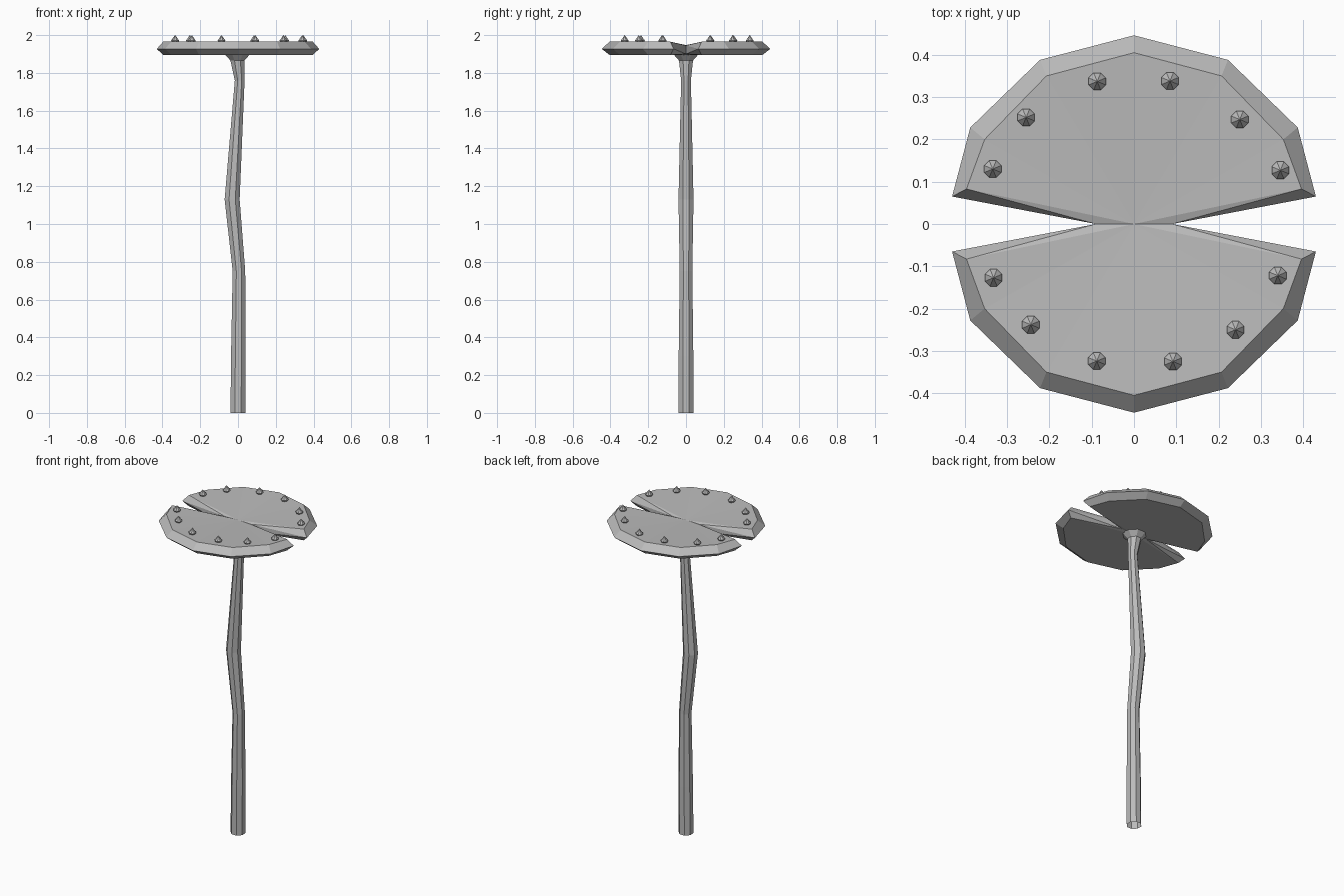
import bpy, bmesh, math

if "Cube" in bpy.data.objects:
    bpy.data.objects.remove(bpy.data.objects["Cube"])

grey = bpy.data.materials.new("grey")
grey.diffuse_color = (0.5, 0.5, 0.5, 1)
grey.use_nodes = True
grey.node_tree.nodes["Principled BSDF"].inputs["Base Color"].default_value = grey.diffuse_color


def finish(name, bm, closed=True):
    if closed:
        bmesh.ops.recalc_face_normals(bm, faces=bm.faces)
    me = bpy.data.meshes.new(name)
    bm.to_mesh(me)
    bm.free()
    me.materials.append(grey)
    ob = bpy.data.objects.new(name, me)
    bpy.context.collection.objects.link(ob)
    return ob


def lathe(bm, rings, sides):
    """Rings are (x, y, z, radius); zero radius closes to a point."""
    prev = None
    for x, y, z, r in rings:
        if r == 0:
            cur = [bm.verts.new((x, y, z))] * sides
        else:
            cur = [bm.verts.new((x + r * math.cos((i + .5) * math.tau / sides),
                                 y + r * math.sin((i + .5) * math.tau / sides), z))
                   for i in range(sides)]
        if prev:
            for i in range(sides):
                j = (i + 1) % sides
                f = [prev[i], prev[j], cur[j], cur[i]]
                bm.faces.new(list(dict.fromkeys(f)))
        prev = cur


# Bent stem, open at the foot, flaring under the leaf
bm = bmesh.new()
lathe(bm, [(0, 0, 0, .043), (.002, 0, .3, .042), (.005, 0, .75, .036),
           (-.031, 0, 1.13, .043), (.009, 0, 1.76, .028),
           (-.003, 0, 1.865, .04), (-.003, 0, 1.905, .078)], 8)
finish("stem", bm)

# Leaf pad: two bevelled halves meeting at a thin hub, with a notch each side
rim = [(.43, .065), (.387, .228), (.222, .388), (0, .446)]
inner = [(.396, .083), (.353, .2), (.207, .35), (0, .405)]


def half(points):
    return points + [(-x, y) for x, y in reversed(points[:-1])]


bm = bmesh.new()
hub = {z: bm.verts.new((0, 0, z)) for z in (1.947, 1.895)}
notch = {(s, z): bm.verts.new((s * .09, 0, z)) for s in (1, -1) for z in (1.945, 1.9)}
for side in (1, -1):
    def row(points, z):
        return [bm.verts.new((x, y * side, z)) for x, y in half(points)]
    top, mid, low = row(inner, 1.965), row(rim, 1.927), row(inner, 1.895)
    for a, b in ((top, mid), (mid, low)):
        for i in range(6):
            bm.faces.new((a[i], a[i + 1], b[i + 1], b[i]))
    # Upper and lower surfaces fan towards the hub
    for ring, zn, zh in ((top, 1.945, 1.947), (low, 1.9, 1.895)):
        for i in range(6):
            bm.faces.new((hub[zh], ring[i], ring[i + 1]))
        for s, v in ((1, ring[0]), (-1, ring[-1])):
            bm.faces.new((hub[zh], notch[s, zn], v))
    # Notch walls
    for s, k in ((1, 0), (-1, -1)):
        bm.faces.new((notch[s, 1.945], top[k], mid[k]))
        bm.faces.new((notch[s, 1.945], mid[k], notch[s, 1.9]))
        bm.faces.new((notch[s, 1.9], mid[k], low[k]))
finish("leaf_pad", bm)

# Thorns around the rim
spots = [(.346, .127), (.25, .247), (.085, .338), (-.087, .337), (-.255, .252), (-.334, .13),
         (-.332, -.127), (-.244, -.238), (-.088, -.324), (.092, -.325), (.24, -.25), (.34, -.122)]
bm = bmesh.new()
for x, y in spots:
    lathe(bm, [(x, y, 1.955, .013), (x, y, 1.971, .022), (x, y, 2, 0)], 8)
finish("thorns", bm)
